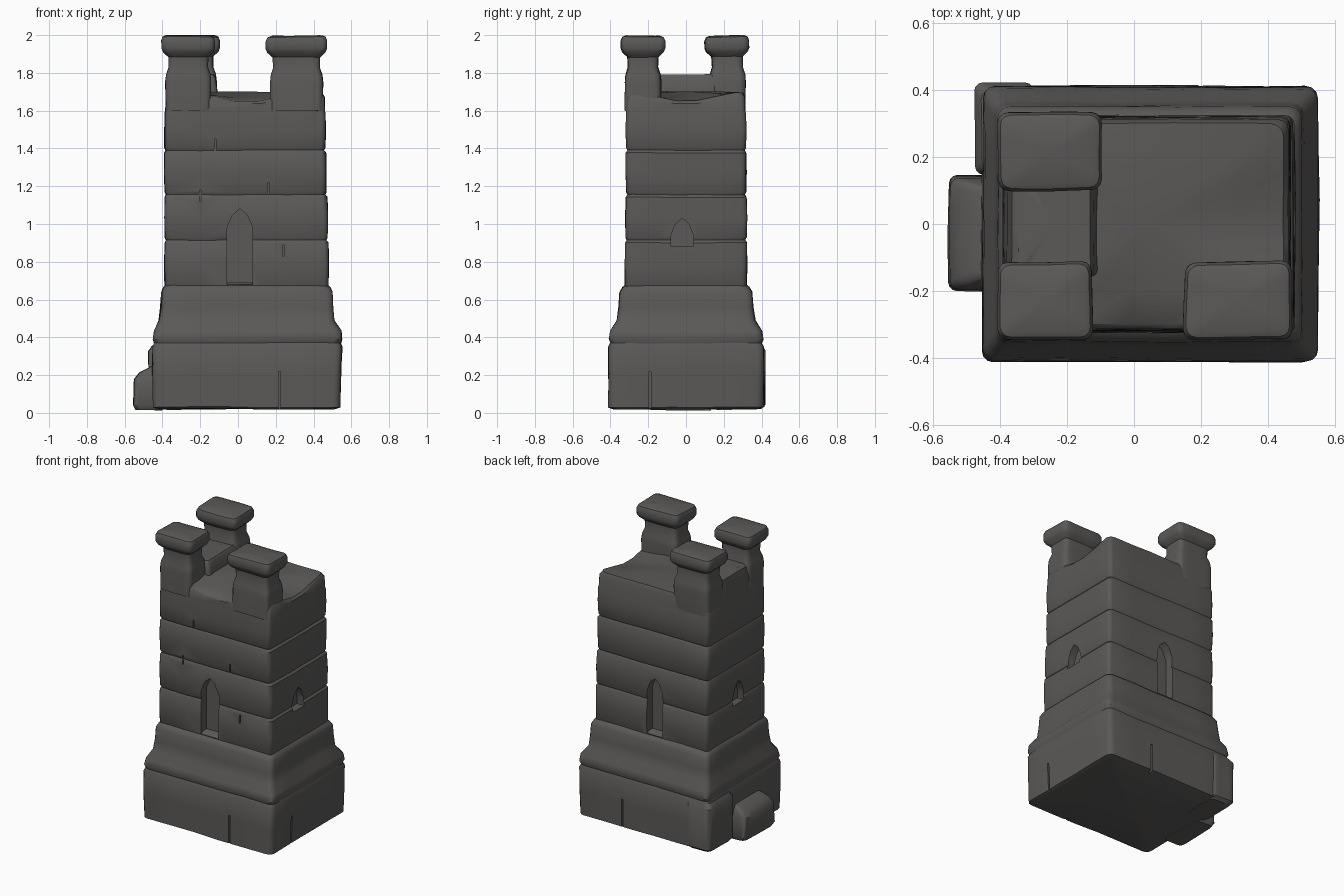
import bpy, bmesh, math
from mathutils import Vector, noise

if "Cube" in bpy.data.objects:
    bpy.data.objects.remove(bpy.data.objects["Cube"], do_unlink=True)

stone = bpy.data.materials.new("dark_stone")
stone.use_nodes = True
COLOUR = (0.105, 0.101, 0.098, 1)
stone.diffuse_color = COLOUR
bsdf = stone.node_tree.nodes["Principled BSDF"]
bsdf.inputs["Base Color"].default_value = COLOUR
bsdf.inputs["Roughness"].default_value = 0.9


def outline(x0, x1, y0, y1, r, sides=5):
    """Rounded rectangle with extra points along each side."""
    cx, cy = (x0 + x1) / 2, (y0 + y1) / 2
    pts = []
    for k in range(4):
        sx = 1 if k in (0, 3) else -1
        sy = 1 if k < 2 else -1
        corner = Vector((cx + sx * ((x1 - x0) / 2 - r), cy + sy * ((y1 - y0) / 2 - r)))
        arc = []
        for i in range(4):
            a = math.pi / 2 * (k + i / 3)
            arc.append(corner + r * Vector((math.cos(a), math.sin(a))))
        if pts:
            last = pts[-1].copy()
            pts += [last.lerp(arc[0], i / sides) for i in range(1, sides)]
        pts += arc
    last, first = pts[-1].copy(), pts[0].copy()
    return pts + [last.lerp(first, i / sides) for i in range(1, sides)]


def loft(name, sections, wobble=0.006, shape=None):
    """Skin rounded rectangles (z, x0, x1, y0, y1, r) into a closed, uneven solid."""
    bm = bmesh.new()
    rings = []
    for z, *rect in sections:
        rings.append([bm.verts.new((p.x, p.y, z)) for p in outline(*rect)])
    n = len(rings[0])
    for a, b in zip(rings, rings[1:]):
        for i in range(n):
            j = (i + 1) % n
            bm.faces.new((a[i], a[j], b[j], b[i]))
    caps = [bm.faces.new(rings[0][::-1]), bm.faces.new(rings[-1])]
    bmesh.ops.poke(bm, faces=caps)
    for v in bm.verts:
        if shape:
            shape(v.co)
        v.co += noise.noise_vector(v.co * 4) * wobble
    bmesh.ops.recalc_face_normals(bm, faces=bm.faces)
    return finish(name, bm)


def finish(name, bm):
    mesh = bpy.data.meshes.new(name)
    bm.to_mesh(mesh)
    bm.free()
    mesh.materials.append(stone)
    ob = bpy.data.objects.new(name, mesh)
    bpy.context.collection.objects.link(ob)
    return ob


def smooth(ob):
    bpy.ops.object.select_all(action='DESELECT')
    ob.select_set(True)
    bpy.context.view_layer.objects.active = ob
    bpy.ops.object.shade_smooth_by_angle(angle=math.radians(38))


def carve(ob, profile, point, u, depth):
    """Cut an upright profile (across, up) into a wall; u runs along the wall."""
    u, point = Vector(u), Vector(point)
    inward = Vector((0, 0, 1)).cross(u)
    bm = bmesh.new()
    ends = []
    for d in (-0.1, depth):
        ends.append([bm.verts.new(point + u * a + Vector((0, 0, h)) + inward * d)
                     for a, h in profile])
    n = len(profile)
    bm.faces.new(ends[0])
    bm.faces.new(ends[1][::-1])
    for i in range(n):
        j = (i + 1) % n
        bm.faces.new((ends[0][j], ends[0][i], ends[1][i], ends[1][j]))
    bmesh.ops.recalc_face_normals(bm, faces=bm.faces)
    cutter = finish("cutter", bm)
    cutter.hide_render = True
    mod = ob.modifiers.new("cut", 'BOOLEAN')
    mod.object, mod.operation, mod.solver = cutter, 'DIFFERENCE', 'EXACT'
    bpy.context.view_layer.objects.active = ob
    bpy.ops.object.modifier_apply(modifier=mod.name)
    bpy.data.objects.remove(cutter, do_unlink=True)


def arch(w, h, spring):
    return [(-w, 0), (w, 0), (w, spring), (w * 0.55, spring + (h - spring) * 0.7),
            (0, h), (-w * 0.6, spring + (h - spring) * 0.65), (-w, spring)]


def seam(a, b, lo, hi):
    return [(a, lo), (b, lo), (b, hi), (a, hi)]


# Plinth: heavy foundation block
plinth = loft("plinth", [
    (0.02, -0.42, 0.51, -0.38, 0.38, 0.05), (0.03, -0.45, 0.54, -0.41, 0.41, 0.04),
    (0.2, -0.455, 0.545, -0.412, 0.412, 0.035), (0.35, -0.45, 0.55, -0.41, 0.41, 0.035),
    (0.378, -0.44, 0.54, -0.395, 0.395, 0.04)])
FRONT, BACK, RIGHT, LEFT = (1, 0, 0), (-1, 0, 0), (0, 1, 0), (0, -1, 0)
carve(plinth, seam(-0.006, 0.006, 0, 0.22), (0.22, -0.41, 0), FRONT, 0.025)
carve(plinth, seam(-0.006, 0.006, 0, 0.22), (0.545, -0.19, 0), RIGHT, 0.025)
carve(plinth, seam(-0.006, 0.006, 0, 0.22), (0.2, 0.41, 0), BACK, 0.025)

# Stepped skirt above the foundation
skirt = loft("skirt", [
    (0.36, -0.44, 0.54, -0.395, 0.395, 0.04), (0.39, -0.45, 0.55, -0.408, 0.408, 0.035),
    (0.435, -0.445, 0.548, -0.4, 0.4, 0.04), (0.49, -0.42, 0.51, -0.365, 0.365, 0.04),
    (0.56, -0.41, 0.503, -0.355, 0.355, 0.035), (0.64, -0.405, 0.5, -0.35, 0.35, 0.035),
    (0.665, -0.395, 0.49, -0.335, 0.335, 0.04), (0.69, -0.37, 0.46, -0.3, 0.3, 0.03)])


# Tower shaft: courses of stone parted by shallow grooves, with a worn roof deck
def worn_top(co):
    if co.z > 1.6:
        dip = 0.07 * max(0, 1 - abs(co.x - 0.04) / 0.25) * max(0, -co.y / 0.32)
        dip += 0.06 * max(0, 1 - abs(co.y) / 0.25) * max(0, (co.x - 0.04) / 0.43)
        co.z -= dip * (co.z - 1.6) / 0.1


courses = [0.66, 0.915, 1.155, 1.39, 1.6]
sections = []
for k, (lo, hi) in enumerate(zip(courses, courses[1:])):
    x0, x1, y = -0.388, 0.478 - 0.005 * k, 0.322 - 0.002 * k
    for z, g in ((lo, 0.007), (lo + 0.014, 0), ((lo + hi) / 2, -0.002), (hi - 0.014, 0)):
        sections.append((z, x0 + g, x1 - g, -y + g, y - g, 0.025))
sections += [(1.6, -0.385, 0.46, -0.315, 0.312, 0.025), (1.67, -0.38, 0.46, -0.315, 0.312, 0.03),
             (1.695, -0.36, 0.445, -0.3, 0.3, 0.04), (1.7, -0.25, 0.33, -0.2, 0.2, 0.04)]
shaft = loft("tower_shaft", sections, 0.005, worn_top)

# Doorways and windows on the four walls
carve(shaft, arch(0.068, 0.4, 0.3), (0.01, -0.32, 0.68), FRONT, 0.06)
carve(shaft, arch(0.06, 0.39, 0.3), (0.015, 0.32, 0.68), BACK, 0.06)
carve(shaft, arch(0.06, 0.15, 0.06), (0.474, -0.02, 0.88), RIGHT, 0.05)
carve(shaft, arch(0.06, 0.16, 0.06), (-0.388, -0.02, 0.88), LEFT, 0.05)
# Broken vertical joints between stones
for x, z in ((-0.2, 1.12), (0.24, 0.83), (0.16, 1.16), (-0.12, 1.39)):
    carve(shaft, seam(-0.004, 0.004, 0, 0.06), (x, -0.32, z), FRONT, 0.014)


# Battlements: corner posts with pinched necks and wide caps
def battlement(name, x0, x1, y0, y1):
    levels = ((1.6, 0.022, 0.03), (1.75, 0.02, 0.03), (1.79, 0.024, 0.03), (1.83, 0.037, 0.03),
              (1.885, 0.035, 0.03), (1.91, 0.008, 0.035), (1.93, 0, 0.03), (1.97, 0, 0.03),
              (1.99, 0.008, 0.03), (1.998, 0.025, 0.03))
    return loft(name, [(z, x0 + i, x1 - i, y0 + i, y1 - i, r) for z, i, r in levels], 0.007)


posts = [battlement("front_right_battlement", -0.405, -0.125, -0.345, -0.112),
         battlement("front_left_battlement", 0.15, 0.472, -0.345, -0.112),
         battlement("back_right_battlement", -0.405, -0.095, 0.1, 0.335)]

# Low parapet wall joining the two right-hand battlements
parapet = loft("parapet", [
    (1.6, -0.385, -0.11, -0.16, 0.16, 0.02), (1.7, -0.38, -0.11, -0.16, 0.16, 0.02),
    (1.775, -0.365, -0.12, -0.16, 0.16, 0.02), (1.79, -0.345, -0.13, -0.15, 0.15, 0.02)])

# Loose stones against the foundation
side_stone = loft("side_stone", [
    (0.015, -0.54, -0.4, -0.185, 0.13, 0.03), (0.04, -0.553, -0.4, -0.2, 0.145, 0.025),
    (0.18, -0.548, -0.4, -0.195, 0.14, 0.025), (0.215, -0.52, -0.4, -0.18, 0.13, 0.025),
    (0.25, -0.45, -0.4, -0.15, 0.11, 0.02)])
corner_stone = loft("corner_stone", [
    (0.02, -0.46, -0.3, 0.16, 0.4, 0.03), (0.04, -0.475, -0.3, 0.15, 0.42, 0.025),
    (0.33, -0.475, -0.3, 0.15, 0.42, 0.025), (0.36, -0.455, -0.3, 0.16, 0.4, 0.03)])

for ob in [plinth, skirt, shaft, parapet, side_stone, corner_stone] + posts:
    smooth(ob)
